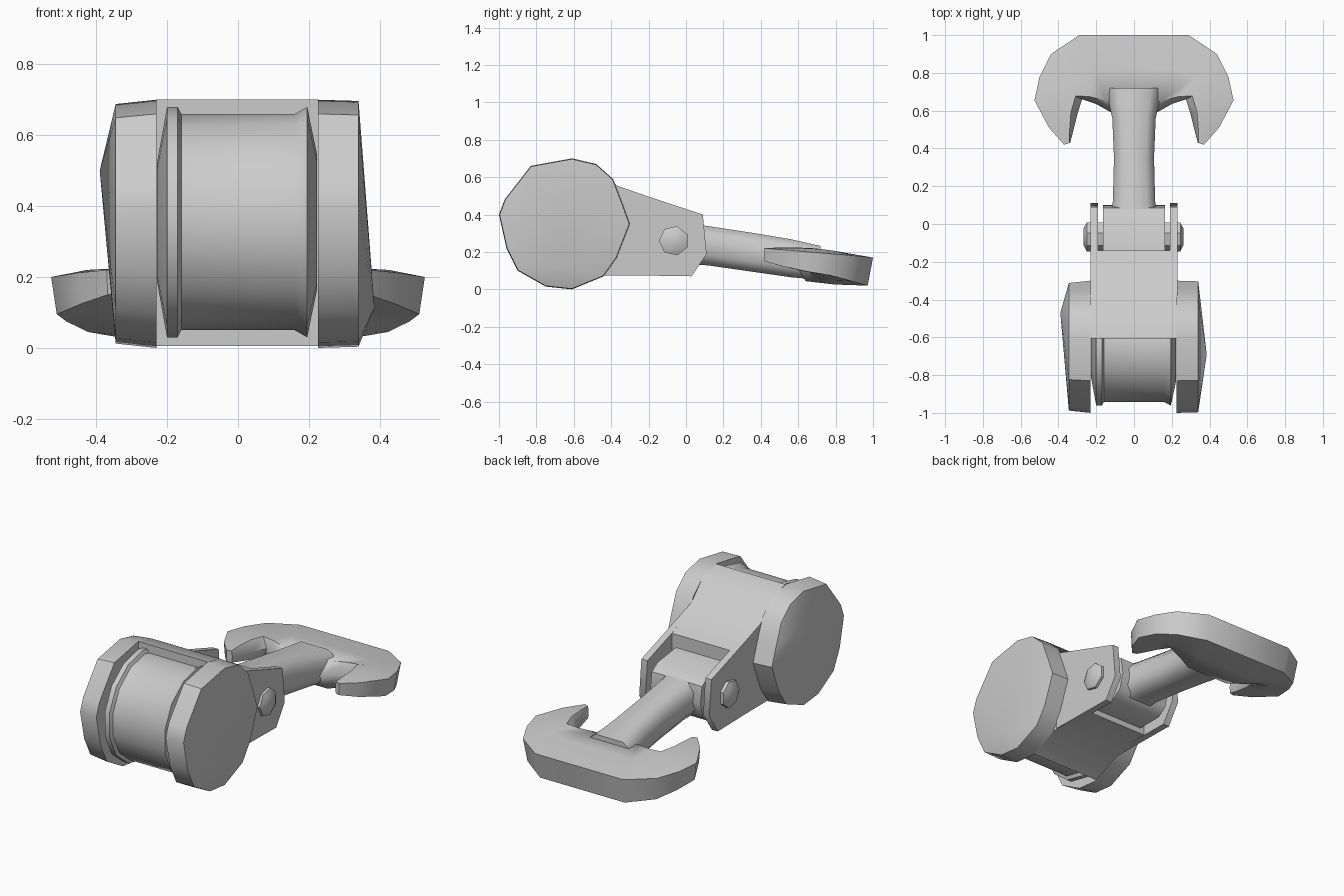
import bpy, bmesh, math

if "Cube" in bpy.data.objects:
    bpy.data.objects.remove(bpy.data.objects["Cube"])


def loft(name, rings, angle=40):
    """Skin a list of equal-length rings; a one-point ring closes as a fan."""
    bm = bmesh.new()
    vs = [[bm.verts.new(p) for p in r] for r in rings]
    for a, b in zip(vs, vs[1:]):
        n = max(len(a), len(b))
        for i in range(n):
            j = (i + 1) % n
            if len(a) == 1:
                bm.faces.new((a[0], b[i], b[j]))
            elif len(b) == 1:
                bm.faces.new((a[i], a[j], b[0]))
            else:
                bm.faces.new((a[i], a[j], b[j], b[i]))
    for r in (vs[0], vs[-1]):
        if len(r) > 2:
            bm.faces.new(r)
    bmesh.ops.recalc_face_normals(bm, faces=bm.faces)
    me = bpy.data.meshes.new(name)
    bm.to_mesh(me)
    bm.free()
    ob = bpy.data.objects.new(name, me)
    bpy.context.collection.objects.link(ob)
    bpy.ops.object.select_all(action='DESELECT')
    ob.select_set(True)
    bpy.context.view_layer.objects.active = ob
    bpy.ops.object.shade_smooth_by_angle(angle=math.radians(angle))
    return ob


def side(pts, x, s=1.0, c=(-0.65, 0.35)):
    """Place a (y, z) profile at x, scaled about c."""
    return [(x, c[0] + (y - c[0]) * s, c[1] + (z - c[1]) * s) for y, z in pts]


def turned(name, profile, cy, cz, n):
    """Turn an (x, radius) profile about an axis along x."""
    return loft(name, [[(x, cy + r * math.cos(math.tau * (i + 0.5) / n),
                         cz + r * math.sin(math.tau * (i + 0.5) / n))
                        for i in range(n)] for x, r in profile])


# Faceted drum cheeks either side of the roller, closed by shallow cones
drum = [(-0.61, 0.70), (-0.48, 0.67), (-0.39, 0.59), (-0.34, 0.46), (-0.30, 0.35),
        (-0.37, 0.17), (-0.44, 0.07), (-0.61, 0.0), (-0.75, 0.015), (-0.90, 0.10),
        (-0.96, 0.22), (-1.0, 0.40), (-0.97, 0.48), (-0.83, 0.66)]
loft("drum_cheek_right", [side(drum, 0.225), side(drum, 0.34, 0.99),
                          [(0.385, -0.69, 0.115)]])
loft("drum_cheek_left", [side(drum, -0.23), side(drum, -0.345, 0.965),
                         [(-0.39, -0.47, 0.5)]])

# Central housing behind the roller, running into the neck
core = [(-0.605, 0.70), (-0.48, 0.67), (-0.37, 0.555), (-0.14, 0.475),
        (-0.14, 0.075), (-0.44, 0.075), (-0.605, 0.005)]
loft("housing_core", [side(core, -0.23), side(core, 0.225)])

# Thin fork plates holding the pivot
fork = [(-0.40, 0.562), (0.09, 0.40), (0.11, 0.19), (0.03, 0.07), (-0.40, 0.077)]
for s, n in ((1, "right"), (-1, "left")):
    loft("fork_plate_" + n, [side(fork, s * 0.19), side(fork, s * 0.23)])

# Roller with raised tapered rims
turned("roller", [(-0.228, 0.17), (-0.2, 0.325), (-0.17, 0.325), (-0.16, 0.305),
                  (0.16, 0.305), (0.195, 0.325), (0.223, 0.19)], -0.645, 0.355, 14)

# Pivot pin
turned("pivot_pin", [(-0.268, 0.045), (-0.25, 0.08), (0.245, 0.08), (0.262, 0.045)],
       -0.065, 0.26, 7)

# Swivel block between the fork plates
block = [(-0.16, 0.40), (0.03, 0.375), (0.085, 0.34), (0.10, 0.24),
         (0.075, 0.15), (0.02, 0.11), (-0.16, 0.11)]
loft("swivel_block", [side(block, -0.165), side(block, 0.165)])

# Shank: eight-sided bar from the block to the hook
shank = []
for y, w, lo, hi in ((0.03, 0.125, 0.135, 0.35), (0.12, 0.112, 0.128, 0.338),
                     (0.35, 0.106, 0.095, 0.303), (0.56, 0.115, 0.065, 0.268),
                     (0.72, 0.15, 0.05, 0.232)):
    m, h = (lo + hi) / 2, (hi - lo) / 2
    shank.append([(w * a, y, m + h * b) for a, b in
                  ((1, .5), (.6, 1), (-.6, 1), (-1, .5), (-1, -.5), (-.6, -1), (.6, -1), (1, -.5))])
loft("shank", shank, 60)

# Double hook: outer edge x,y / inner edge x,y / edge bottom, top / swell of the middle
stations = [(0.29, 1.0, 0.12, 0.59, 0.02, 0.17, 0.03),
            (0.44, 0.90, 0.20, 0.635, 0.045, 0.18, 0.028),
            (0.50, 0.78, 0.275, 0.66, 0.075, 0.19, 0.025),
            (0.527, 0.655, 0.30, 0.58, 0.095, 0.2, 0.02),
            (0.45, 0.51, 0.322, 0.49, 0.125, 0.212, 0.01),
            (0.37, 0.42, 0.338, 0.43, 0.15, 0.22, 0.0)]


def hook_ring(s, st):
    ox, oy, ix, iy, lo, hi, d = st
    def at(t, z):
        return (s * (ox + (ix - ox) * t), oy + (iy - oy) * t, z)
    rise = 1.2 * d
    return [at(0, hi), at(0.07, lo), at(0.5, lo + d * 0.2), at(0.88, lo + d * 0.8),
            at(1, (lo + hi) / 2 + rise), at(0.85, hi + rise), at(0.45, hi + d)]


rings = [hook_ring(-1, st) for st in reversed(stations)]
rings += [hook_ring(1, st) for st in stations]
loft("double_hook", rings, 55)
